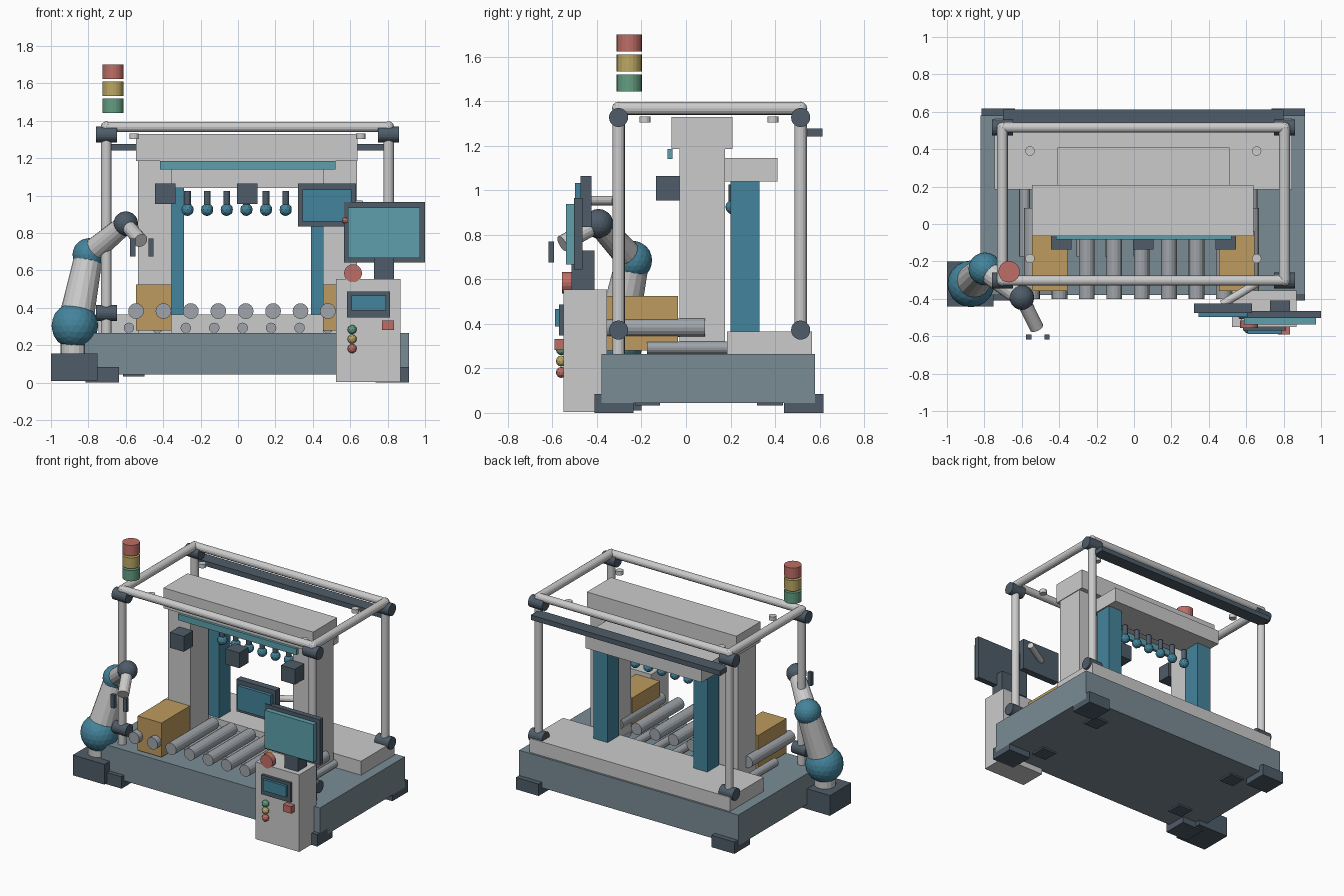
import bpy, bmesh
from mathutils import Vector, Matrix

if "Cube" in bpy.data.objects:
    bpy.data.objects.remove(bpy.data.objects["Cube"])

CX = 0.05  # symmetry plane of the machine body


def srgb(r, g, b):
    f = lambda c: (c / 255 / 12.92) if c < 11 else ((c / 255 + 0.055) / 1.055) ** 2.4
    return (f(r), f(g), f(b), 1)


def material(name, *rgb):
    m = bpy.data.materials.new(name)
    m.diffuse_color = srgb(*rgb)
    m.use_nodes = True
    m.node_tree.nodes["Principled BSDF"].inputs["Base Color"].default_value = m.diffuse_color
    return m


SLATE = material("slate", 122, 140, 149)
DARK = material("dark", 78, 92, 104)
BLUE = material("blue", 68, 132, 156)
TEAL = material("teal", 94, 160, 172)
ORANGE = material("orange", 190, 155, 95)
RED = material("red", 190, 110, 102)
YELLOW = material("yellow", 188, 168, 100)
GREEN = material("green", 100, 158, 130)
STEEL = material("steel", 160, 165, 170)


def finish(name, bm, mat):
    bmesh.ops.recalc_face_normals(bm, faces=bm.faces)
    me = bpy.data.meshes.new(name)
    bm.to_mesh(me)
    bm.free()
    ob = bpy.data.objects.new(name, me)
    bpy.context.collection.objects.link(ob)
    if mat:
        me.materials.append(mat)
    return ob


def box(name, x, y, z, mat=None):
    """Box from (min, max) ranges."""
    bm = bmesh.new()
    bmesh.ops.create_cube(bm, size=1)
    for v in bm.verts:
        v.co = [(r[0] + r[1]) / 2 + c * (r[1] - r[0]) for c, r in zip(v.co, (x, y, z))]
    return finish(name, bm, mat)


def rod(name, a, b, r, r2=None, mat=None, sides=16):
    """Cylinder or cone from point a to point b."""
    a, b = Vector(a), Vector(b)
    d = b - a
    rot = Vector((0, 0, 1)).rotation_difference(d).to_matrix().to_4x4()
    bm = bmesh.new()
    bmesh.ops.create_cone(bm, cap_ends=True, segments=sides, radius1=r,
                          radius2=r if r2 is None else r2, depth=d.length,
                          matrix=Matrix.Translation((a + b) / 2) @ rot)
    return finish(name, bm, mat)


def ball(name, c, r, mat=None, sub=2):
    bm = bmesh.new()
    bmesh.ops.create_icosphere(bm, subdivisions=sub, radius=r, matrix=Matrix.Translation(c))
    return finish(name, bm, mat)


def mirrored(x0, x1):
    """An x range and its twin across the body's middle."""
    return [("left", (x0, x1)), ("right", (2 * CX - x1, 2 * CX - x0))]


# Base with corner feet and small pads
box("base", (-0.82, 0.915), (-0.38, 0.58), (0.045, 0.265), SLATE)
for side, x in mirrored(-0.815, -0.635):
    for end, y in (("front", (-0.41, -0.235)), ("back", (0.44, 0.617))):
        box(f"{end}_{side}_foot", x, y, (0, 0.085), DARK)
for side, x in mirrored(-0.615, -0.5):
    for end, y in (("front", (-0.23, -0.117)), ("back", (0.318, 0.435))):
        box(f"{end}_{side}_pad", x, y, (0.033, 0.05), DARK)

# Rear table and rear press
box("rear_table", (-0.745, 0.845), (0.185, 0.565), (0.265, 0.365))
for side, x in mirrored(-0.4, -0.29):
    box(f"{side}_blue_column", x, (0.2, 0.33), (0.36, 1.045), BLUE)
box("rear_header", (-0.41, 0.51), (0.175, 0.41), (1.04, 1.145))

# Gantry
for side, x in mirrored(-0.535, -0.355):
    box(f"{side}_gantry_column", x, (-0.03, 0.175), (0.26, 1.19))
box("gantry_header", (-0.545, 0.64), (-0.065, 0.208), (1.185, 1.33))
box("header_light_strip", (-0.417, 0.52), (-0.083, -0.06), (1.14, 1.185), TEAL)
for i, x in enumerate((-0.39, 0.05, 0.49)):
    box(f"sensor_box_{i}", (x - 0.055, x + 0.055), (-0.135, -0.03), (0.955, 1.065), DARK)

# Suction nozzles
for i in range(6):
    x = -0.27 + i * 0.105
    rod(f"nozzle_stem_{i}", (x, 0.21, 0.93), (x, 0.21, 1.025), 0.018, mat=DARK, sides=12)
    ball(f"nozzle_tip_{i}", (x, 0.21, 0.925), 0.034, BLUE)

# Conveyor rollers
for i in range(9):
    x = -0.545 + i * 0.1465
    rod(f"roller_{i}", (x, -0.4, 0.383), (x, 0.085, 0.383), 0.042, mat=STEEL)
    x = -0.583 + i * 0.152
    rod(f"lower_roller_{i}", (x, -0.175, 0.293), (x, 0.185, 0.293), 0.028, mat=STEEL)

# Cartons
for side, x in mirrored(-0.545, -0.355):
    box(f"{side}_carton", x, (-0.358, -0.037), (0.28, 0.525), ORANGE)

# Tubular frame: posts, clamps, rails
XS, YS, ZT = (-0.704, 0.805), (-0.303, 0.515), 1.368
for x in XS:
    for y in YS:
        rod("frame_post", (x, y, 0.265), (x, y, ZT), 0.028)
        ball("rail_corner", (x, y, ZT), 0.03)
        for z in (1.327, 0.372):
            rod("post_clamp", (x - 0.056, y, z), (x + 0.056, y, z), 0.043, mat=DARK, sides=20)
    rod("side_rail", (x, YS[0], ZT), (x, YS[1], ZT), 0.029)
for y in YS:
    rod("long_rail", (XS[0], y, ZT), (XS[1], y, ZT), 0.027)
box("rear_beam", (-0.7, 0.8), (0.52, 0.613), (1.242, 1.277), DARK)
for x in (-0.556, 0.656):
    for y in (-0.185, 0.39):
        rod("ceiling_disc", (x, y, 1.304), (x, y, 1.332), 0.025)

# Signal tower
for name, z, m in (("green", 1.443, GREEN), ("yellow", 1.533, YELLOW), ("red", 1.623, RED)):
    rod(f"{name}_signal", (-0.668, -0.255, z), (-0.668, -0.255, z + 0.077), 0.057, mat=m, sides=20)

# Robot arm
S, E, W, T = (-0.872, -0.32, 0.305), (-0.797, -0.24, 0.685), (-0.6, -0.393, 0.85), (-0.52, -0.555, 0.76)
box("robot_plinth", (-1, -0.75), (-0.44, -0.2), (0.01, 0.155), DARK)
rod("robot_neck", (-0.878, -0.32, 0.15), (-0.878, -0.32, 0.27), 0.07)
ball("shoulder_joint", S, 0.125, BLUE, 3)
rod("upper_arm", S, E, 0.095, 0.075)
ball("elbow_joint", E, 0.088, BLUE, 3)
rod("forearm", E, W, 0.066, 0.052)
ball("wrist_joint", W, 0.066, DARK, 3)
rod("wrist", W, T, 0.038)
for x in (-0.563, -0.465):
    box("gripper_finger", (x - 0.014, x + 0.014), (-0.617, -0.592), (0.675, 0.77), DARK)

# Control cabinet with panel, buttons and stop knob
box("cabinet", (0.525, 0.87), (-0.55, -0.355), (0.003, 0.555))
box("cabinet_panel", (0.583, 0.813), (-0.57, -0.545), (0.348, 0.487), DARK)
box("cabinet_display", (0.608, 0.79), (-0.588, -0.565), (0.387, 0.467), BLUE)
for z, m in ((0.284, GREEN), (0.233, YELLOW), (0.182, RED)):
    ball("indicator_button", (0.61, -0.56, z), 0.025, m)
box("red_switch", (0.77, 0.834), (-0.59, -0.545), (0.282, 0.332), RED)
rod("stop_knob", (0.615, -0.557, 0.585), (0.615, -0.515, 0.585), 0.048, mat=RED, sides=20)

# Main and second screens
box("screen_neck", (0.727, 0.834), (-0.515, -0.41), (0.55, 0.73), DARK)
box("main_screen_case", (0.567, 1.0), (-0.503, -0.465), (0.643, 0.965), DARK)
box("main_screen", (0.588, 0.974), (-0.538, -0.5), (0.667, 0.938), TEAL)
box("second_screen_case", (0.32, 0.63), (-0.475, -0.425), (0.835, 1.065), DARK)
box("second_screen", (0.345, 0.608), (-0.498, -0.47), (0.862, 1.033), BLUE)
ball("screen_button", (0.575, -0.49, 0.868), 0.02, RED)
rod("screen_arm", (0.47, -0.43, 0.953), (0.66, -0.315, 0.953), 0.022)
